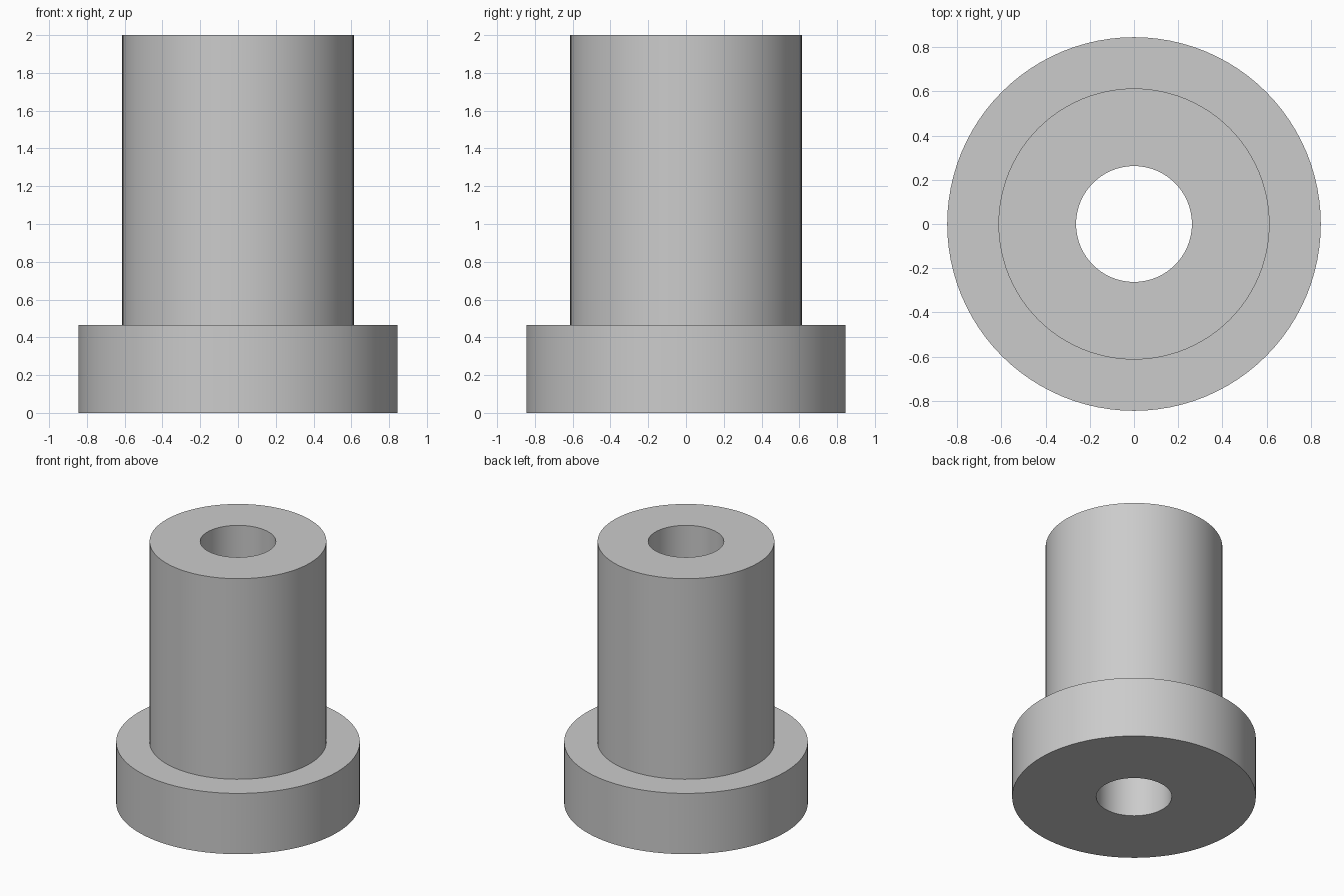
import bpy
import bmesh
from math import radians, tau
from mathutils import Matrix

cube = bpy.data.objects.get("Cube")
if cube:
    bpy.data.objects.remove(cube, do_unlink=True)

SEGMENTS = 96
BORE, SHAFT, FLANGE = 0.262, 0.613, 0.845
STEP, TOP = 0.465, 2.0

# Single plain grey
grey = bpy.data.materials.new("plain grey")
grey.use_nodes = True
colour = (0.6, 0.6, 0.6, 1)
grey.diffuse_color = colour
grey.node_tree.nodes["Principled BSDF"].inputs["Base Color"].default_value = colour


def lathe(name, profile):
    """Spin a closed (radius, height) profile around the z axis."""
    bm = bmesh.new()
    verts = [bm.verts.new((r, 0, z)) for r, z in profile]
    edges = [bm.edges.new((a, b)) for a, b in zip(verts, verts[1:] + verts[:1])]
    bmesh.ops.spin(bm, geom=verts + edges, cent=(0, 0, 0), axis=(0, 0, 1),
                   angle=tau, steps=SEGMENTS, use_merge=True)
    bmesh.ops.remove_doubles(bm, verts=bm.verts, dist=1e-5)
    bmesh.ops.recalc_face_normals(bm, faces=bm.faces)
    mesh = bpy.data.meshes.new(name)
    bm.to_mesh(mesh)
    bm.free()
    mesh.materials.append(grey)
    obj = bpy.data.objects.new(name, mesh)
    bpy.context.collection.objects.link(obj)
    return obj


# Flanged sleeve with a straight through bore
sleeve = lathe("flanged_bushing", [
    (BORE, 0), (FLANGE, 0), (FLANGE, STEP),
    (SHAFT, STEP), (SHAFT, TOP), (BORE, TOP),
])

bpy.ops.object.select_all(action="DESELECT")
sleeve.select_set(True)
bpy.context.view_layer.objects.active = sleeve
bpy.ops.object.shade_smooth_by_angle(angle=radians(30))
